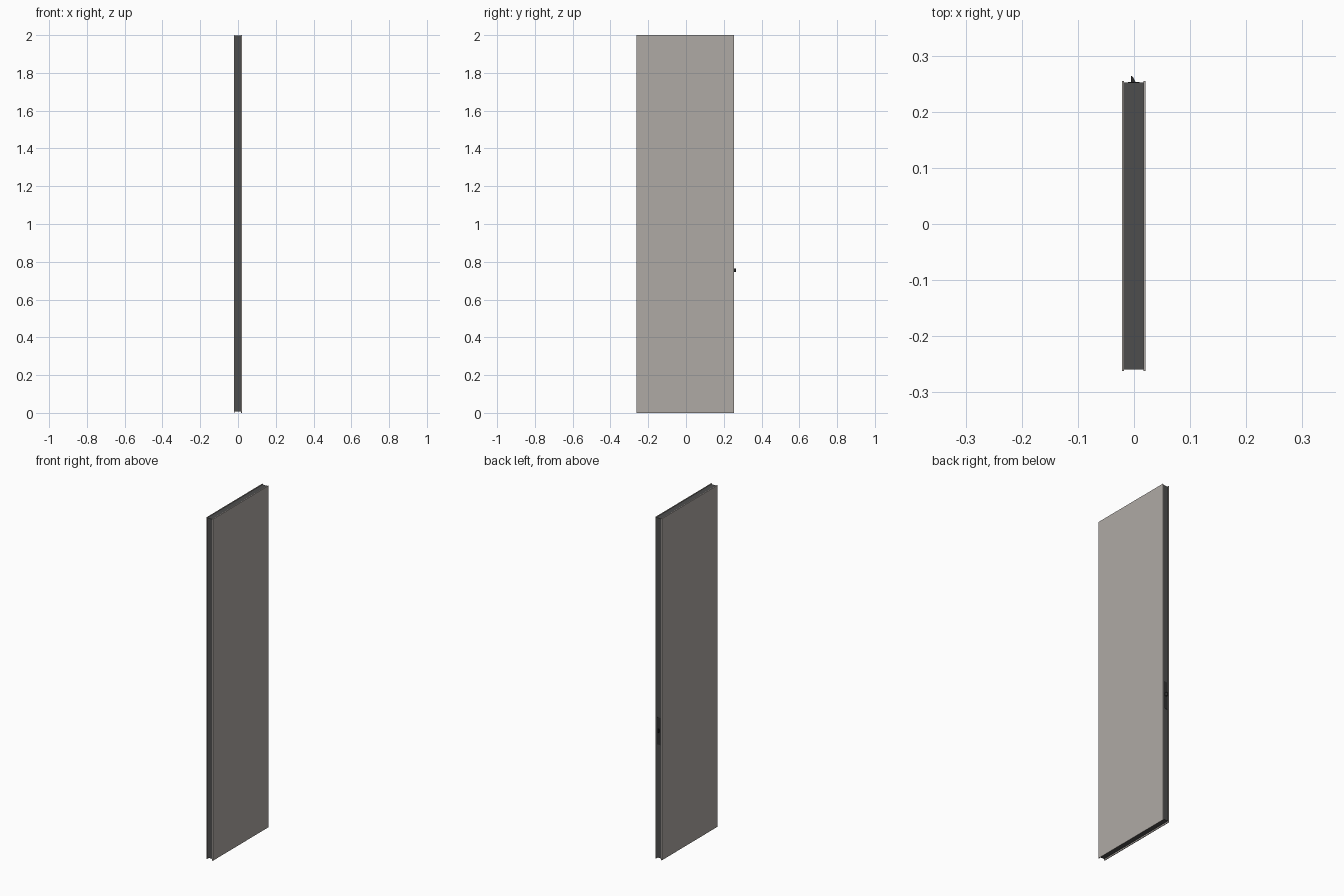
import bpy, bmesh

if "Cube" in bpy.data.objects:
    bpy.data.objects.remove(bpy.data.objects["Cube"])


def material(name, rgb):
    m = bpy.data.materials.new(name)
    m.diffuse_color = (*rgb, 1)
    m.use_nodes = True
    m.node_tree.nodes["Principled BSDF"].inputs["Base Color"].default_value = m.diffuse_color
    return m


def prism(name, outline, z0, z1, mat):
    """Extrude an xy outline (counter-clockwise) from z0 to z1."""
    bm = bmesh.new()
    face = bm.faces.new([bm.verts.new((x, y, z0)) for x, y in outline])
    ext = bmesh.ops.extrude_face_region(bm, geom=[face])
    bmesh.ops.translate(bm, vec=(0, 0, z1 - z0),
                        verts=[g for g in ext["geom"] if isinstance(g, bmesh.types.BMVert)])
    bmesh.ops.recalc_face_normals(bm, faces=bm.faces)
    mesh = bpy.data.meshes.new(name)
    bm.to_mesh(mesh)
    bm.free()
    mesh.materials.append(mat)
    ob = bpy.data.objects.new(name, mesh)
    bpy.context.collection.objects.link(ob)
    return ob


def box(name, x0, x1, y0, y1, z0, z1, mat):
    return prism(name, [(x0, y0), (x1, y0), (x1, y1), (x0, y1)], z0, z1, mat)


skin_mat = material("warm_grey", (0.43, 0.40, 0.375))
core_mat = material("dark_grey", (0.075, 0.075, 0.075))
latch_mat = material("black_metal", (0.03, 0.03, 0.03))

# Thin door skins, standing slightly proud of the core on the edges
box("door_skin_left", -0.0215, -0.0175, -0.262, 0.255, 0, 2, skin_mat)
box("door_skin_right", 0.0165, 0.0205, -0.262, 0.255, 0, 2, skin_mat)

# Recessed dark core
box("door_core", -0.0175, 0.0165, -0.259, 0.252, 0.008, 1.997, core_mat)

# Latch plate on the back edge with a bevelled bolt
box("latch_plate", -0.011, 0.010, 0.251, 0.253, 0.67, 0.83, latch_mat)
prism("latch_bolt", [(-0.005, 0.245), (0.003, 0.245), (0.003, 0.253),
                     (-0.002, 0.262), (-0.005, 0.264)], 0.745, 0.765, latch_mat)
